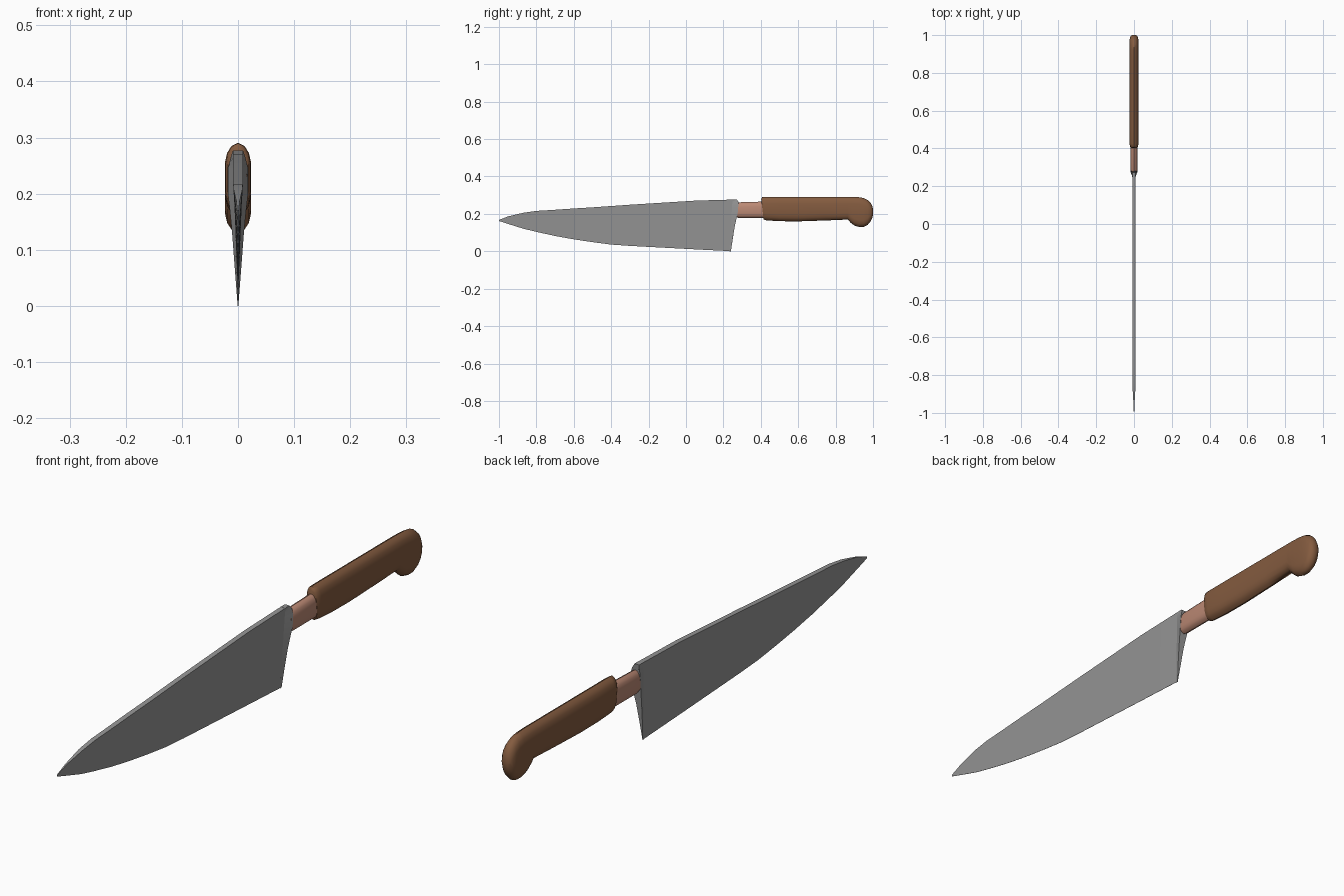
import bpy, bmesh, math

if "Cube" in bpy.data.objects:
    bpy.data.objects.remove(bpy.data.objects["Cube"])


def material(name, rgb):
    m = bpy.data.materials.new(name)
    m.diffuse_color = (*rgb, 1)
    m.use_nodes = True
    m.node_tree.nodes["Principled BSDF"].inputs["Base Color"].default_value = m.diffuse_color
    return m


steel = material("steel grey", (0.30, 0.30, 0.30))
wood = material("brown wood", (0.23, 0.105, 0.05))
copper = material("pale copper", (0.50, 0.25, 0.175))


def loft(name, rings, mat, angle):
    """Skin a row of equal-length closed rings and cap both ends."""
    bm = bmesh.new()
    vr = [[bm.verts.new(p) for p in r] for r in rings]
    n = len(vr[0])
    for a, b in zip(vr, vr[1:]):
        for i in range(n):
            j = (i + 1) % n
            bm.faces.new((a[i], a[j], b[j], b[i]))
    bm.faces.new(vr[0][::-1])
    bm.faces.new(vr[-1])
    bmesh.ops.recalc_face_normals(bm, faces=bm.faces[:])
    me = bpy.data.meshes.new(name)
    bm.to_mesh(me)
    bm.free()
    me.materials.append(mat)
    ob = bpy.data.objects.new(name, me)
    bpy.context.collection.objects.link(ob)
    bpy.ops.object.select_all(action='DESELECT')
    ob.select_set(True)
    bpy.context.view_layer.objects.active = ob
    bpy.ops.object.shade_smooth_by_angle(angle=math.radians(angle))
    return ob


# Blade: wedge sections (spine y, spine z, edge y, edge z, half thickness)
blade = [(-1, .168, -1, .162, .001), (-.95, .187, -.95, .146, .003),
         (-.87, .206, -.87, .121, .0075), (-.8, .216, -.8, .104, .0085),
         (-.7, .222, -.7, .082, .009), (-.6, .229, -.6, .064, .009),
         (-.5, .235, -.5, .049, .009), (-.4, .242, -.4, .036, .009),
         (-.3, .249, -.3, .029, .009), (.05, .271, .02, .012, .009),
         (.265, .277, .236, .001, .009)]
loft("blade", [[(-w, ys, zs), (w, ys, zs), (.0004, ye, ze), (-.0004, ye, ze)]
               for ys, zs, ye, ze, w in blade], steel, 20)

# Bolster: blade flank flaring out to the collar, heel slants back
flare = [(0, .24, .0006), (.07, .25, .006), (.13, .26, .0105), (.175, .27, .015),
         (.2, .276, .018), (.245, .28, .018), (.265, .28, .013), (.277, .272, .009)]


def outline(pts):
    return pts + [(-x, y, z) for x, y, z in reversed(pts)]


front = outline([(.0004 + .0086 * z / .277, .232 + z * .06, z) for z, y, w in flare])
back = outline([(w, y, z) for z, y, w in flare])
loft("bolster", [front, back], steel, 25)


# Rounded upright section used by collar and handle
def section(y_top, y_bot, top, bot, w, corner):
    c = min(corner, (top - bot) * .48)
    prof = [(0, 0), (.5, .17), (.82, .5), (1, 1)]       # half width, depth from end
    right = [(x * w, top - d * c) for x, d in prof]
    right += [(x * w, bot + d * c) for x, d in reversed(prof)]
    pts = right + [(-x, z) for x, z in right[-2:0:-1]
                   if x > 0]
    return [(x, y_bot + (y_top - y_bot) * (z - bot) / (top - bot), z) for x, z in pts]


# Collar between blade and handle
loft("collar", [section(.272, .272, .258, .181, .016, .025),
                section(.285, .285, .262, .178, .018, .025),
                section(.42, .42, .266, .178, .018, .025)], copper, 50)

# Handle with hooked butt
handle = [(.402, .415, .280, .171, .019), (.408, .421, .290, .167, .022),
          (.425, .437, .291, .165, .0235), (.5, .5, .291, .161, .0235),
          (.6, .6, .291, .160, .0235), (.75, .75, .291, .165, .0235),
          (.865, .865, .291, .170, .0235), (.88, .88, .291, .153, .0235),
          (.9, .9, .290, .138, .0235), (.925, .925, .289, .130, .0235),
          (.95, .95, .285, .130, .0235), (.97, .97, .275, .140, .0235),
          (.985, .985, .262, .156, .022), (.995, .995, .244, .176, .017),
          (1, 1, .225, .195, .010)]
loft("handle", [section(*s, .036) for s in handle], wood, 50)
